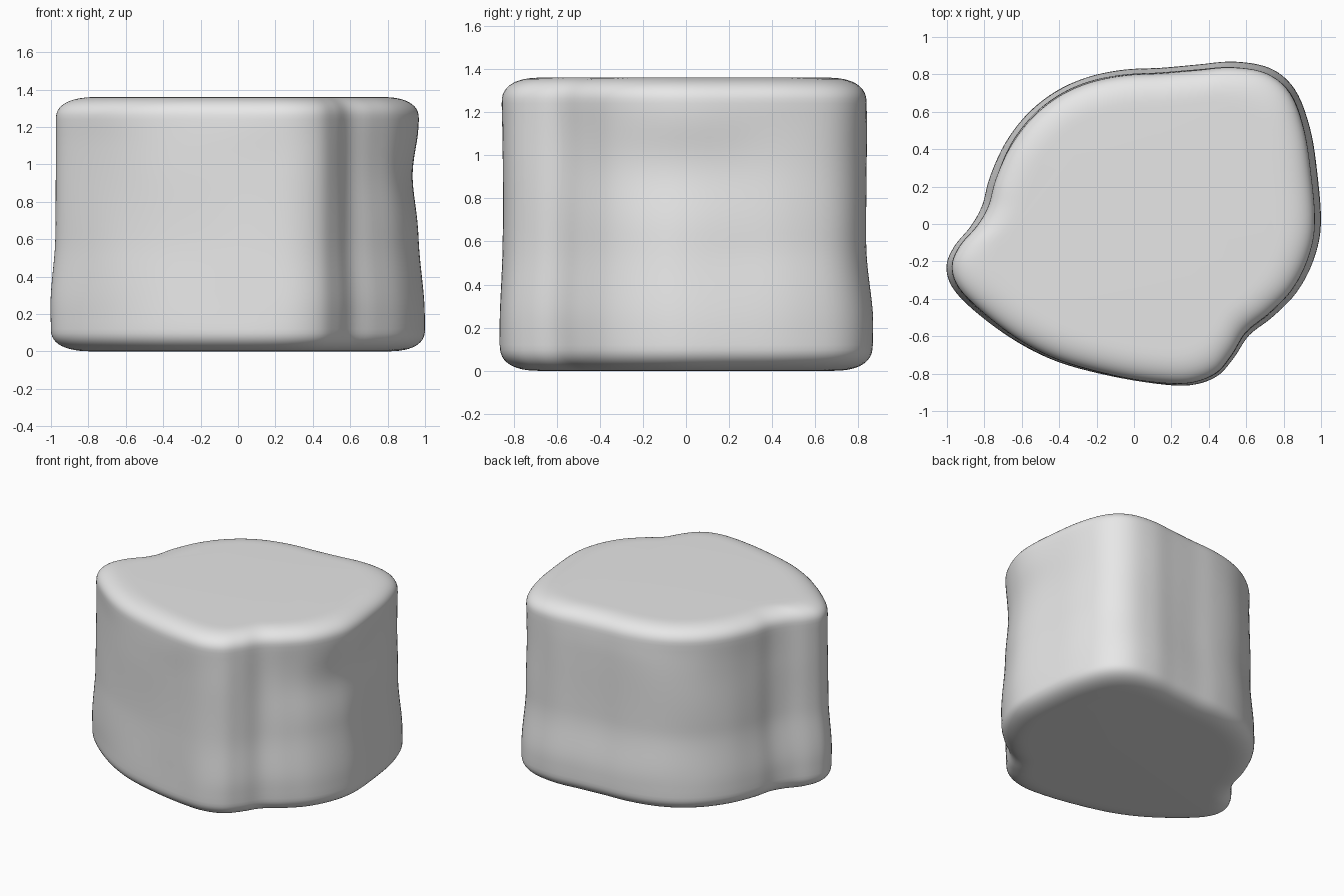
import bpy
import bmesh
from math import sin, cos, pi, exp, atan2
from mathutils import Vector, noise

cube = bpy.data.objects.get("Cube")
if cube:
    bpy.data.objects.remove(cube, do_unlink=True)

HEIGHT = 1.36
CENTRE = Vector((0.05, 0, 0))

# Footprint of the rock, counterclockwise
OUTLINE = [
    (1, 0), (.98, .28), (.94, .52), (.86, .72), (.73, .83), (.54, .865),
    (.34, .85), (.15, .835), (-.05, .825), (-.25, .785), (-.42, .71),
    (-.57, .59), (-.69, .43), (-.77, .25), (-.81, .1), (-.87, -.01),
    (-.96, -.12), (-1, -.23), (-.96, -.35), (-.82, -.49), (-.62, -.635),
    (-.4, -.74), (-.12, -.815), (.12, -.855), (.3, -.86), (.44, -.81),
    (.53, -.71), (.61, -.59), (.74, -.49), (.87, -.36), (.96, -.19),
]


def smooth_loop(points, steps):
    """Closed Catmull-Rom curve through the points."""
    pts = [Vector((x, y, 0)) for x, y in points]
    n = len(pts)
    loop = []
    for i in range(n):
        a, b, c, d = (pts[(i + k) % n] for k in (-1, 0, 1, 2))
        for s in range(steps):
            t = s / steps
            loop.append(b + (c - a) * t / 2
                        + (a * 2 - b * 5 + c * 4 - d) * t**2 / 2
                        + (b * 3 - a - c * 3 + d) * t**3 / 2)
    return loop


def smoothstep(low, high, v):
    t = min(max((v - low) / (high - low), 0), 1)
    return t * t * (3 - 2 * t)


def bump(v, middle, width):
    return exp(-((v - middle) / width) ** 2)


def profile(wall_rings=28, arc=12, inset=.2, drop=.12):
    """Pairs of (inset, height): soft lower edge, wall, soft upper edge."""
    edge = []
    for i in range(arc + 1):
        a = pi / 2 * i / arc
        edge.append((inset * (1 - abs(cos(a)) ** .8), drop * (1 - sin(a) ** .8)))
    edge[-1] = (inset, 0)
    wall = [(0, drop + (HEIGHT - 2 * drop) * i / wall_rings)
            for i in range(1, wall_rings)]
    return edge[::-1] + wall + [(d, HEIGHT - z) for d, z in edge]


def weathering(p, z):
    """Inward offset from the taper, the worn waist and shallow dents."""
    d = (p - CENTRE).normalized()
    angle = atan2(d.y, d.x)
    taper = .032 * smoothstep(.2, .6, z) * (1 - .75 * max(-d.y, 0))
    waist = .035 * bump(z, .95, .2) * bump(angle, -.05, .6)
    dents = .012 * noise.noise(Vector((p.x * 2, p.y * 2, z * 2 + 5)))
    return taper + waist + dents * smoothstep(0, .3, z) * smoothstep(HEIGHT, 1.1, z)


# Rock body, lofted ring by ring
bm = bmesh.new()
loop = smooth_loop(OUTLINE, 5)
rings = []
for inset, z in profile():
    ring = []
    for p in loop:
        arm = p - CENTRE
        # Wide insets scale toward the centre so the narrow corner stays clean
        scale = 1 - inset / .9
        q = CENTRE + arm * scale - arm.normalized() * weathering(p, z)
        ring.append(bm.verts.new((q.x, q.y, z)))
    rings.append(ring)

count = len(loop)
for low, high in zip(rings, rings[1:]):
    for i in range(count):
        j = (i + 1) % count
        bm.faces.new((low[i], low[j], high[j], high[i]))
bm.faces.new(rings[0][::-1])
bm.faces.new(rings[-1])
bmesh.ops.recalc_face_normals(bm, faces=bm.faces)

mesh = bpy.data.meshes.new("rock")
bm.to_mesh(mesh)
bm.free()
rock = bpy.data.objects.new("rock", mesh)
bpy.context.collection.objects.link(rock)

# Plain stone colour
stone = bpy.data.materials.new("light grey stone")
stone.use_nodes = True
colour = (.8, .8, .8, 1)
stone.diffuse_color = colour
stone.node_tree.nodes["Principled BSDF"].inputs["Base Color"].default_value = colour
mesh.materials.append(stone)
for face in mesh.polygons:
    face.use_smooth = True
